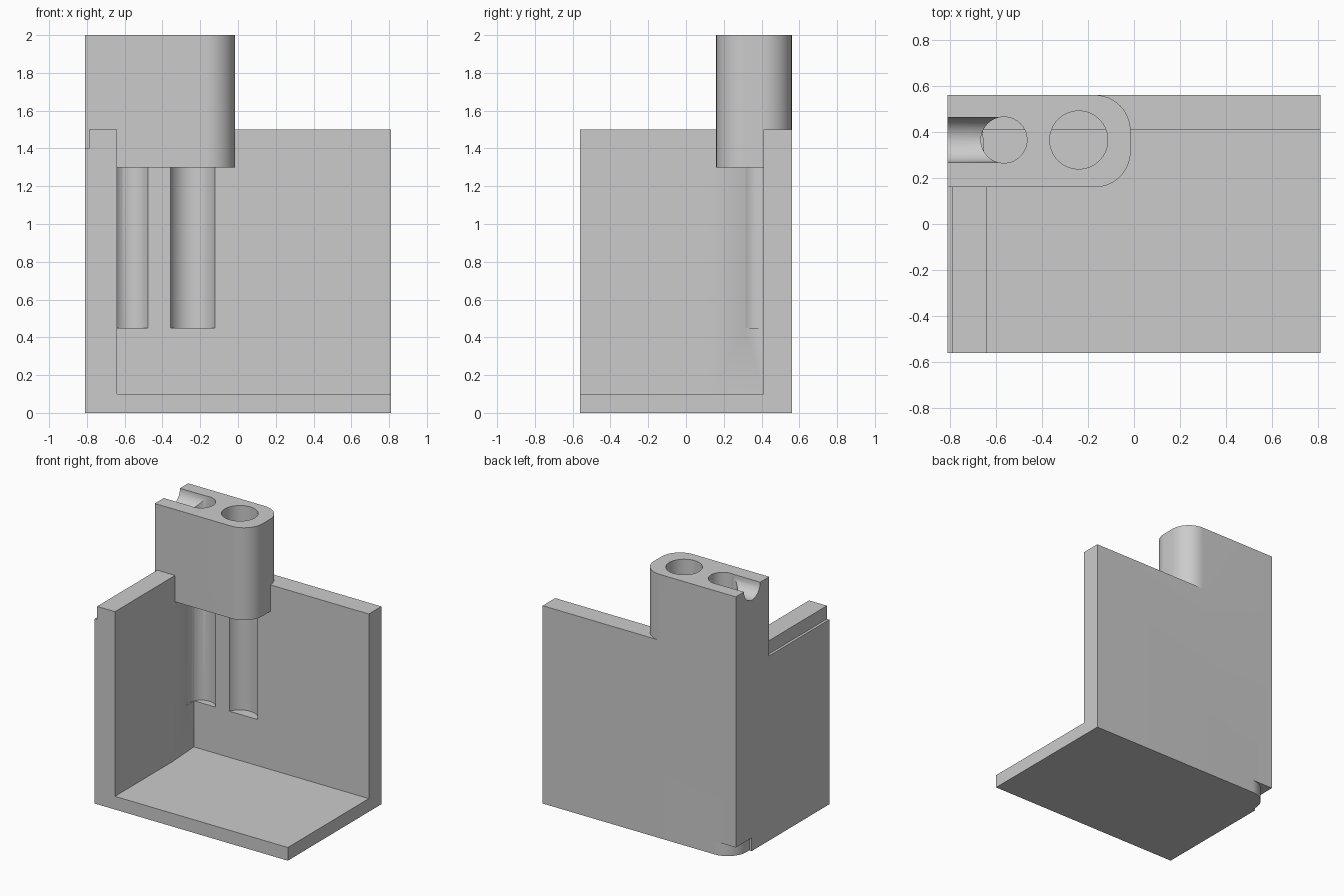
import bpy, bmesh, math
from mathutils import Matrix

old = bpy.data.objects.get("Cube")
if old:
    bpy.data.objects.remove(old, do_unlink=True)

W, D = 0.81, 0.56              # half width and half depth
WALL_X, WALL_Y = -0.64, 0.41   # inner faces of the side and back walls
FLOOR, WALL_TOP, TOP = 0.1, 1.5, 2.0
TOWER_FRONT, TOWER_END, TOWER_BASE = 0.16, -0.015, 1.3
HOLE_Y = 0.365

grey = bpy.data.materials.new("plain grey")
grey.use_nodes = True
grey.diffuse_color = (0.6, 0.6, 0.6, 1)
grey.node_tree.nodes["Principled BSDF"].inputs["Base Color"].default_value = (0.6, 0.6, 0.6, 1)


def finish(name, bm):
    bmesh.ops.recalc_face_normals(bm, faces=bm.faces)
    mesh = bpy.data.meshes.new(name)
    bm.to_mesh(mesh)
    bm.free()
    mesh.materials.append(grey)
    obj = bpy.data.objects.new(name, mesh)
    bpy.context.collection.objects.link(obj)
    return obj


def prism(name, points, z0, z1):
    """Upright prism over a plan outline."""
    bm = bmesh.new()
    face = bm.faces.new([bm.verts.new((x, y, z0)) for x, y in points])
    ext = bmesh.ops.extrude_face_region(bm, geom=[face])
    verts = [g for g in ext["geom"] if isinstance(g, bmesh.types.BMVert)]
    bmesh.ops.translate(bm, verts=verts, vec=(0, 0, z1 - z0))
    return finish(name, bm)


def box(name, x0, x1, y0, y1, z0, z1):
    return prism(name, [(x0, y0), (x1, y0), (x1, y1), (x0, y1)], z0, z1)


def cylinder(name, radius, length, matrix):
    bm = bmesh.new()
    bmesh.ops.create_cone(bm, cap_ends=True, segments=64, radius1=radius,
                          radius2=radius, depth=length, matrix=matrix)
    return finish(name, bm)


def arc(cx, cy, r, a0, a1, steps=16):
    angles = [math.radians(a0 + (a1 - a0) * i / steps) for i in range(steps + 1)]
    return [(cx + r * math.cos(a), cy + r * math.sin(a)) for a in angles]


def combine(target, other, operation):
    mod = target.modifiers.new(operation.lower(), "BOOLEAN")
    mod.operation = operation
    mod.solver = "EXACT"
    mod.object = other
    bpy.context.view_layer.objects.active = target
    bpy.ops.object.modifier_apply(modifier=mod.name)
    bpy.data.objects.remove(other, do_unlink=True)


# Corner shell: floor, side wall and back wall
body = box("corner_housing", -W, W, -D, D, 0, WALL_TOP)
combine(body, box("inside", WALL_X, 1, -1, WALL_Y, FLOOR, TOP), "DIFFERENCE")

# Slight taper of the side wall beneath the tower
taper = [(WALL_X, 0.13), (-0.5, 0.13), (-0.5, WALL_Y), (WALL_X - 0.017, WALL_Y)]
combine(body, prism("taper", taper, FLOOR, TOWER_BASE), "DIFFERENCE")

# Narrow ledge along the outer top of the side wall
combine(body, box("ledge", -1, -0.79, -1, 0.3, 1.4, TOP), "DIFFERENCE")

# Rounded undercut at the bottom back corner
undercut = [(-1, 0.37), (-0.79, 0.37)] + arc(-0.63, D - 0.16, 0.16, 180, 90)
undercut += [(-0.63, 1), (-1, 1)]
combine(body, prism("undercut", undercut, -0.1, FLOOR), "DIFFERENCE")

# Tower with a rounded end
r = 0.155
outline = [(-W, TOWER_FRONT)]
outline += arc(TOWER_END - r, TOWER_FRONT + r, r, -90, 0)
outline += arc(TOWER_END - r, D - r, r, 0, 90) + [(-W, D)]
combine(body, prism("tower", outline, TOWER_BASE, TOP), "UNION")

# Two vertical bores that run down into the back wall
for x, radius in ((-0.565, 0.1), (-0.24, 0.126)):
    bottom, length = 0.45, 1.7
    place = Matrix.Translation((x, HOLE_Y, bottom + length / 2))
    combine(body, cylinder("bore", radius, length, place), "DIFFERENCE")

# Open groove from the tower side into the first bore
place = Matrix.Translation((-0.8, HOLE_Y, TOP)) @ Matrix.Rotation(math.pi / 2, 4, "Y")
combine(body, cylinder("groove", 0.097, 0.46, place), "DIFFERENCE")

bpy.ops.object.select_all(action="DESELECT")
body.select_set(True)
bpy.context.view_layer.objects.active = body
bpy.ops.object.shade_smooth_by_angle(angle=math.radians(30))
